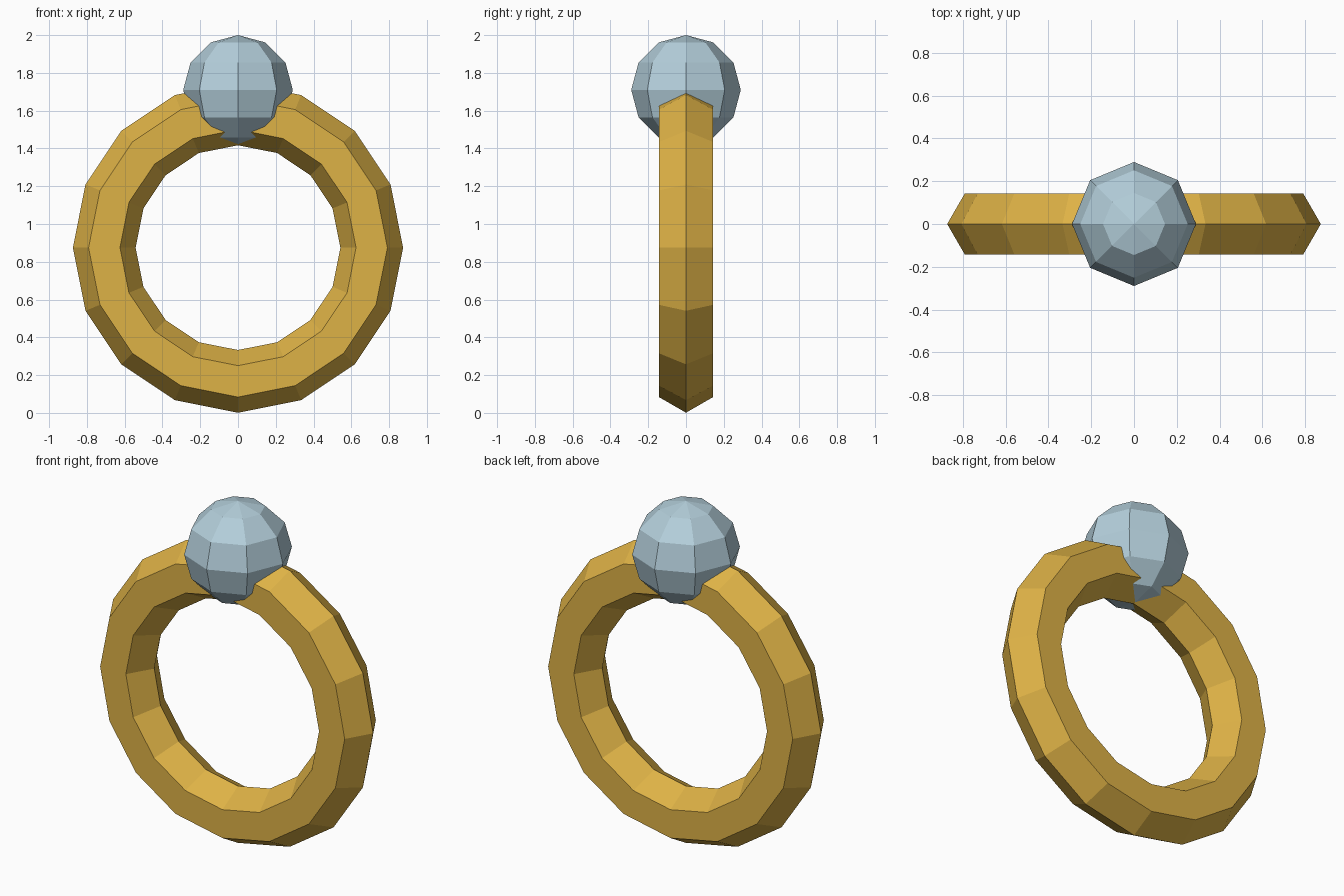
import bpy
import math

if "Cube" in bpy.data.objects:
    bpy.data.objects.remove(bpy.data.objects["Cube"])


def material(name, rgb):
    mat = bpy.data.materials.new(name)
    mat.diffuse_color = (*rgb, 1.0)
    mat.use_nodes = True
    mat.node_tree.nodes["Principled BSDF"].inputs["Base Color"].default_value = mat.diffuse_color
    return mat


def finish(name, mat):
    obj = bpy.context.object
    obj.name = name
    obj.data.materials.append(mat)
    bpy.ops.object.shade_flat()
    return obj


gold = material("gold", (0.73, 0.445, 0.061))
pale_blue = material("pale blue", (0.456, 0.624, 0.708))

# Upright band: sixteen sides around, hexagonal section
bpy.ops.mesh.primitive_torus_add(
    major_segments=16, minor_segments=6,
    major_radius=0.708, minor_radius=0.166,
    location=(0, 0, 0.875), rotation=(math.pi / 2, 0, 0))
finish("ring_band", gold)

# Faceted round gem sunk into the top of the band
bpy.ops.mesh.primitive_uv_sphere_add(
    segments=8, ring_count=6, radius=0.29, location=(0, 0, 1.71))
finish("gem", pale_blue)
